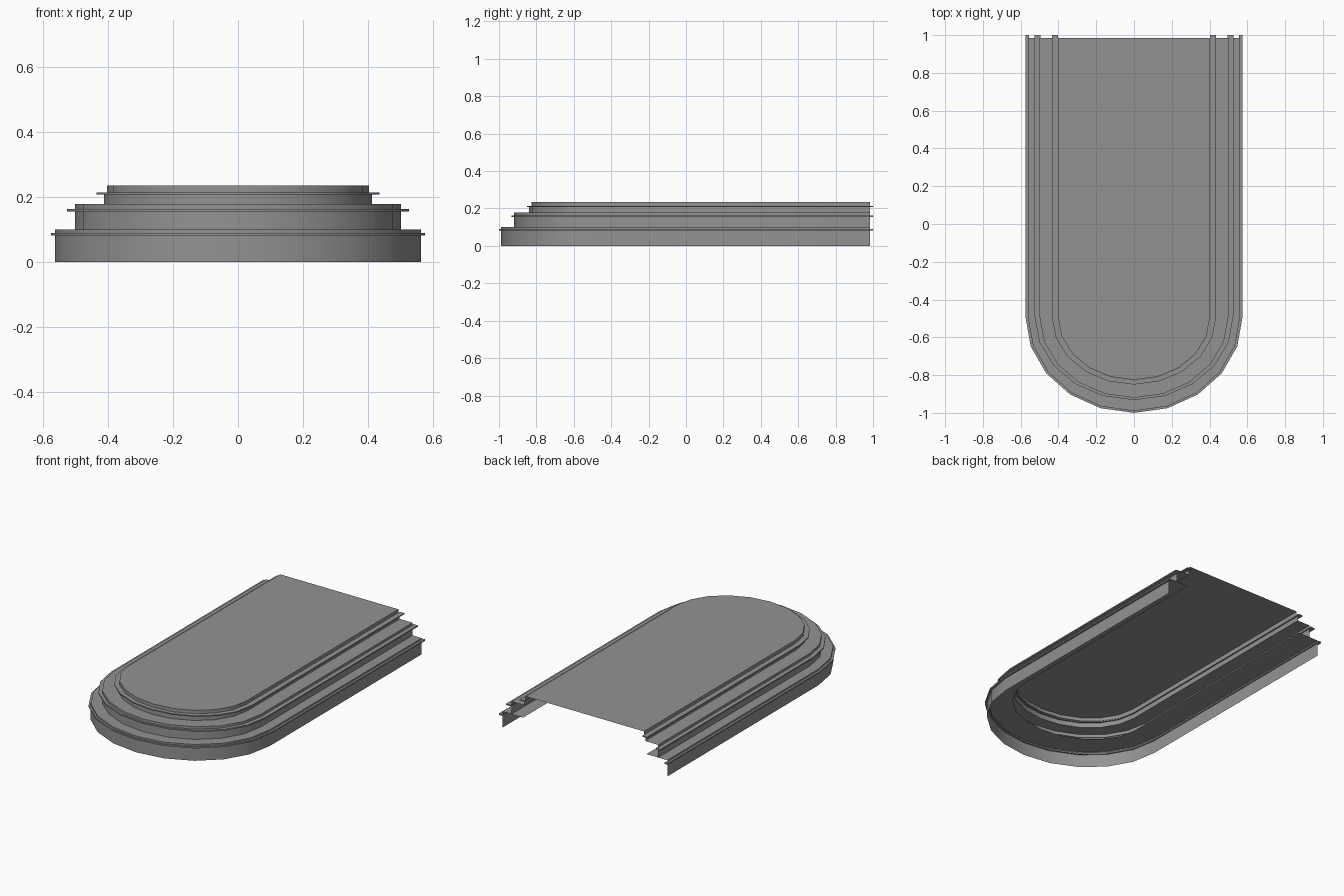
import bpy, math

if "Cube" in bpy.data.objects:
    bpy.data.objects.remove(bpy.data.objects["Cube"], do_unlink=True)

stone = bpy.data.materials.new("stone_grey")
stone.use_nodes = True
grey = (0.29, 0.29, 0.29, 1)
stone.diffuse_color = grey
stone.node_tree.nodes["Principled BSDF"].inputs["Base Color"].default_value = grey

BEND = -0.49      # where the straight sides turn into the rounded front
SEGMENTS = 10     # facets round the front
BACK = 0.985


def u_path(half_width, front, back):
    """Points of a U, from the left back corner round the front to the right."""
    pts = [(half_width, back)]
    for i in range(SEGMENTS + 1):
        a = math.pi * i / SEGMENTS
        pts.append((half_width * math.cos(a), BEND + (front - BEND) * math.sin(a)))
    pts.append((-half_width, back))
    return pts


def add_mesh(name, verts, faces):
    mesh = bpy.data.meshes.new(name)
    mesh.from_pydata(verts, [], faces)
    mesh.materials.append(stone)
    mesh.shade_smooth()
    mesh.set_sharp_from_angle(angle=math.radians(35))
    obj = bpy.data.objects.new(name, mesh)
    bpy.context.collection.objects.link(obj)
    return obj


def sweep(name, profile, back=BACK, closed=False):
    """Carry a (half width, front y, z) profile round the U."""
    verts = []
    for w, f, z in profile:
        verts += [(x, y, z) for x, y in u_path(w, f, back)]
    rows = len(profile)
    n = len(verts) // rows
    faces = []
    for j in range(rows if closed else rows - 1):
        k = (j + 1) % rows
        for i in range(n - 1):
            faces.append((j * n + i, k * n + i, k * n + i + 1, j * n + i + 1))
    if closed:
        faces.append([j * n for j in reversed(range(rows))])
        faces.append([j * n + n - 1 for j in range(rows)])
    return add_mesh(name, verts, faces)


def lip(name, inner, outer, z0, z1):
    """Thin moulding standing out from a wall."""
    sweep(name, [(*inner, z0), (*outer, z0), (*outer, z1), (*inner, z1)],
          back=1.0, closed=True)


# Walls with the tread on top, open underneath and at the back
lower, middle = (0.562, -0.99), (0.5, -0.92)
upper, rim = (0.412, -0.84), (0.403, -0.825)
sweep("lower_step", [(*lower, 0), (*lower, 0.1), (0.42, -0.83, 0.1)])
sweep("middle_step", [(*middle, 0.1), (*middle, 0.178), (*upper, 0.178)])
sweep("upper_step", [(*upper, 0.178), (*upper, 0.21), (*rim, 0.214), (*rim, 0.235)])

# Projecting mouldings
lip("lower_lip", (0.555, -0.98), (0.575, -1.0), 0.081, 0.09)
lip("middle_lip", (0.495, -0.915), (0.526, -0.932), 0.155, 0.163)
lip("upper_lip", (0.403, -0.83), (0.435, -0.85), 0.208, 0.214)

# Flat floor
floor = [(x, y, 0.235) for x, y in u_path(*rim, BACK)]
add_mesh("top_floor", floor, [list(reversed(range(len(floor))))])
